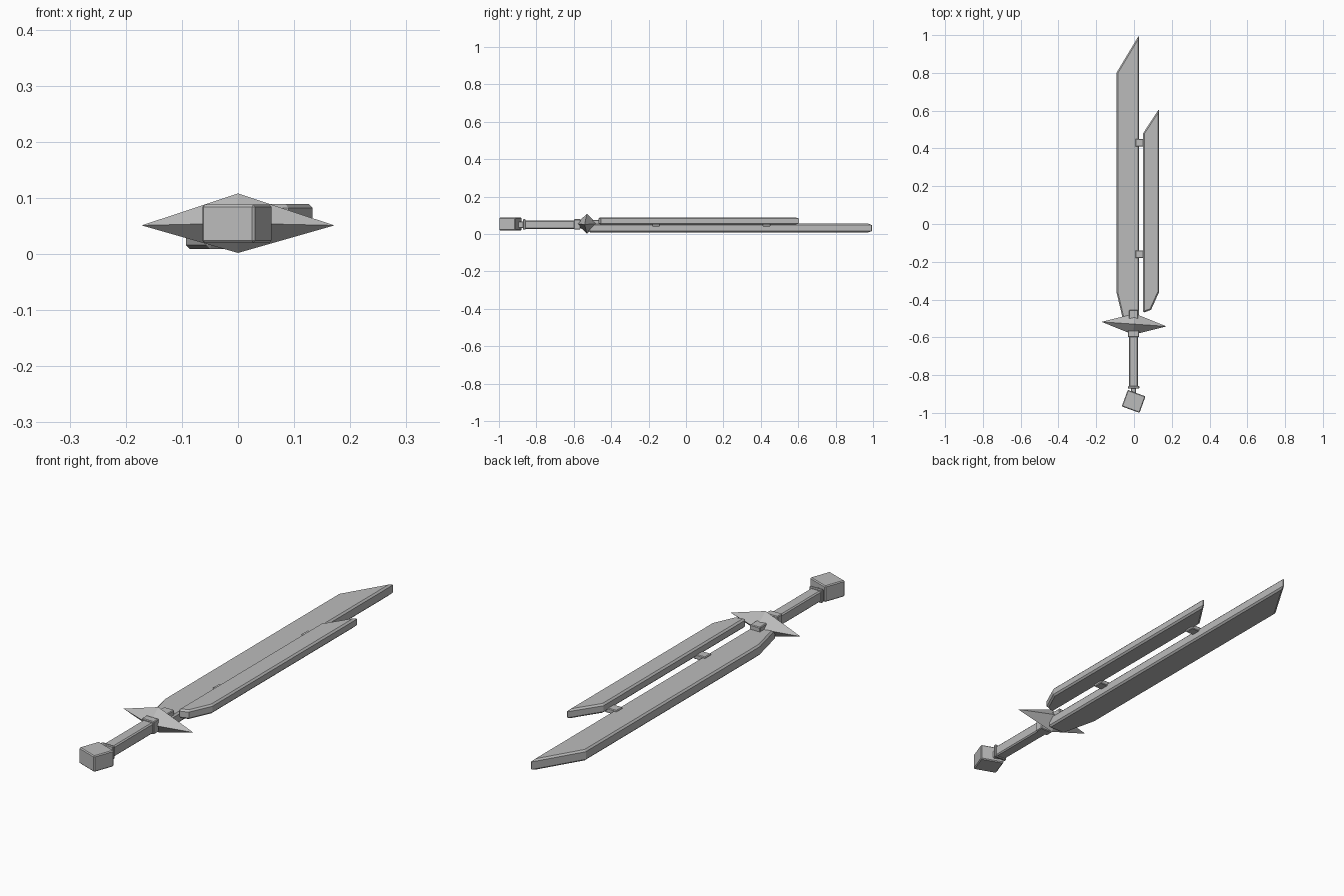
import bpy, bmesh, math
from mathutils import Matrix

cube = bpy.data.objects.get("Cube")
if cube:
    bpy.data.objects.remove(cube, do_unlink=True)

steel = bpy.data.materials.new("grey_steel")
steel.use_nodes = True
grey = (0.5, 0.5, 0.5, 1)
steel.diffuse_color = grey
steel.node_tree.nodes["Principled BSDF"].inputs["Base Color"].default_value = grey


def finish(name, bm, bevel=0):
    """Turn a bmesh into a flat shaded object with an optional chamfer."""
    bmesh.ops.recalc_face_normals(bm, faces=bm.faces)
    mesh = bpy.data.meshes.new(name)
    bm.to_mesh(mesh)
    bm.free()
    mesh.materials.append(steel)
    obj = bpy.data.objects.new(name, mesh)
    bpy.context.collection.objects.link(obj)
    if bevel:
        mod = obj.modifiers.new("chamfer", 'BEVEL')
        mod.width = bevel
        mod.segments = 1
        mod.limit_method = 'ANGLE'
        mod.angle_limit = math.radians(50)
    return obj


def box(name, center, size, bevel=0.003, turn=0):
    bm = bmesh.new()
    bmesh.ops.create_cube(bm, size=1)
    bm.transform(Matrix.Diagonal((*size, 1)))
    obj = finish(name, bm, bevel)
    obj.location = center
    obj.rotation_euler.z = math.radians(turn)
    return obj


def blade(name, outline, bottom, top):
    """Extrude a flat outline upward into a chamfered slab."""
    bm = bmesh.new()
    face = bm.faces.new([bm.verts.new((x, y, bottom)) for x, y in outline])
    new = bmesh.ops.extrude_face_region(bm, geom=[face])["geom"]
    bmesh.ops.translate(bm, vec=(0, 0, top - bottom),
                        verts=[v for v in new if isinstance(v, bmesh.types.BMVert)])
    return finish(name, bm, 0.007)


# Two offset blades
blade("long_blade", [(-0.093, 0.8), (-0.093, -0.36), (-0.055, -0.52),
                     (0.027, -0.52), (0.027, 1.0)], 0.009, 0.055)
blade("short_blade", [(0.048, 0.48), (0.048, -0.47), (0.09, -0.455),
                      (0.133, -0.36), (0.133, 0.61)], 0.05, 0.089)

# Small bridges between the blades
for label, y in (("front", -0.16), ("rear", 0.43)):
    box(label + "_bridge", (0.036, y, 0.05), (0.055, 0.042, 0.02))

# Eight-sided diamond guard
bm = bmesh.new()
x_tip, y_tip, z_tip = 0.172, 0.056, 0.053
ring = [bm.verts.new(p) for p in ((x_tip, 0, -0.004), (0, y_tip, 0),
                                  (-x_tip, 0, -0.004), (0, -y_tip, 0))]
for z in (z_tip, -z_tip):
    tip = bm.verts.new((0, 0, z))
    for i in range(4):
        bm.faces.new((ring[i], ring[(i + 1) % 4], tip))
guard = finish("guard", bm)
guard.location = (0, -0.53, 0.055)
guard.rotation_euler.z = math.radians(-4)

# Grip, collars, neck and turned pommel
box("grip", (-0.002, -0.72, 0.05), (0.048, 0.3, 0.046), 0.005)
box("guard_collar", (-0.002, -0.582, 0.052), (0.058, 0.035, 0.054))
box("pommel_collar", (-0.002, -0.865, 0.051), (0.06, 0.013, 0.056))
box("blade_socket", (-0.002, -0.485, 0.057), (0.048, 0.06, 0.034))
box("neck", (-0.002, -0.885, 0.05), (0.027, 0.04, 0.034))
box("pommel", (-0.002, -0.939, 0.054), (0.1, 0.093, 0.068), 0.004, -20)
